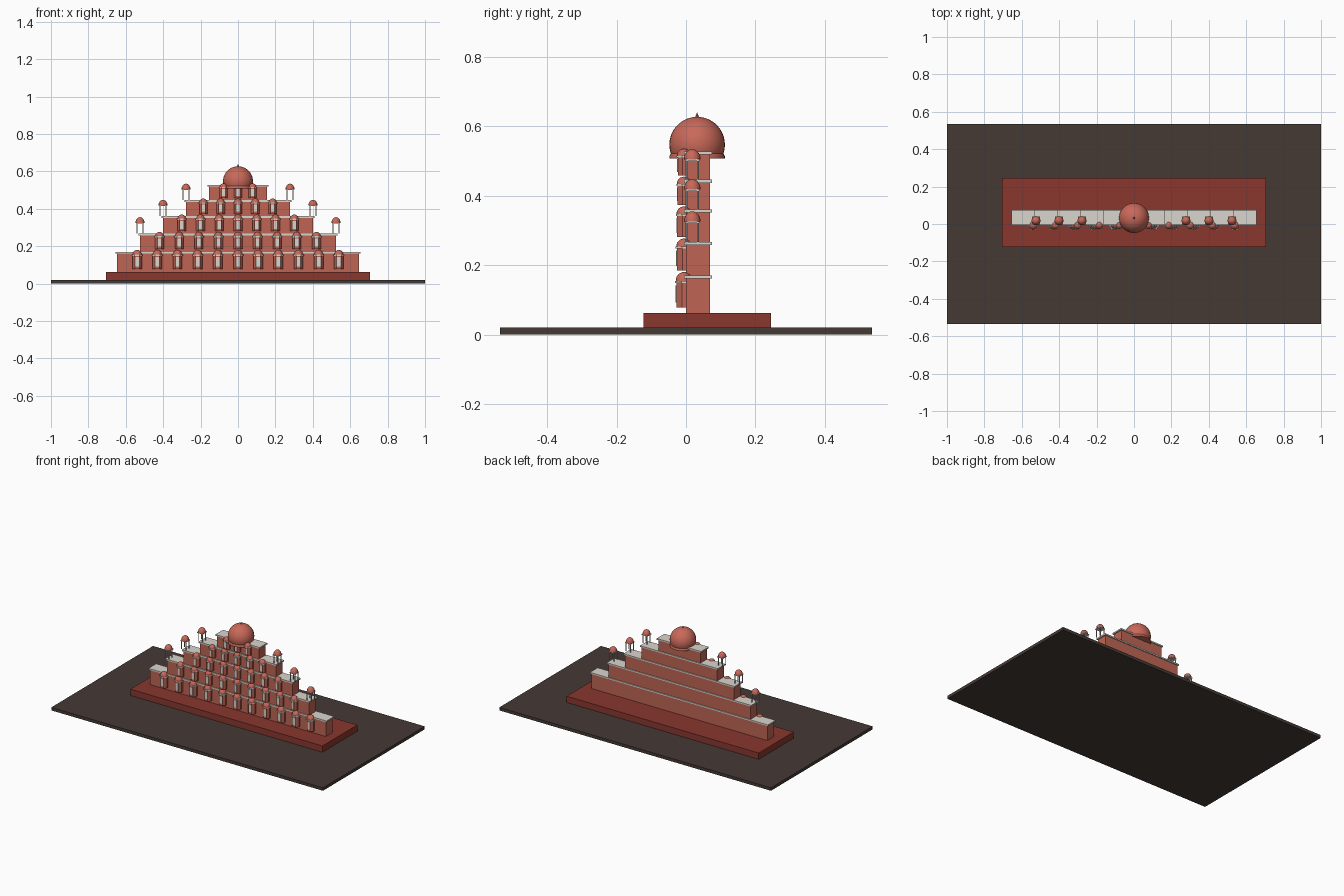
import bpy, bmesh, math

if "Cube" in bpy.data.objects:
    bpy.data.objects.remove(bpy.data.objects["Cube"])


def material(name, rgb):
    m = bpy.data.materials.new(name)
    m.diffuse_color = (*rgb, 1)
    m.use_nodes = True
    m.node_tree.nodes["Principled BSDF"].inputs["Base Color"].default_value = m.diffuse_color
    return m


WALL = material("sandstone", (0.52, 0.13, 0.09))
DOME = material("dome_stone", (0.58, 0.14, 0.10))
PLINTH = material("dark_sandstone", (0.25, 0.038, 0.028))
PAVING = material("paving", (0.06, 0.042, 0.036))
TRIM = material("pale_trim", (0.70, 0.66, 0.61))


def finish(name, bm, mat, smooth=False):
    bmesh.ops.recalc_face_normals(bm, faces=bm.faces)
    me = bpy.data.meshes.new(name)
    bm.to_mesh(me)
    bm.free()
    me.materials.append(mat)
    ob = bpy.data.objects.new(name, me)
    bpy.context.collection.objects.link(ob)
    if smooth:
        bpy.ops.object.select_all(action='DESELECT')
        ob.select_set(True)
        bpy.context.view_layer.objects.active = ob
        bpy.ops.object.shade_smooth_by_angle(angle=math.radians(40))
    return ob


def box(name, x, y, z, mat):
    bm = bmesh.new()
    bmesh.ops.create_cube(bm, size=1)
    for v in bm.verts:
        v.co = [lo + (c + 0.5) * (hi - lo) for c, (lo, hi) in zip(v.co, (x, y, z))]
    return finish(name, bm, mat)


def lathe(name, profile, loc, mat, n=16):
    """Revolve an (r, z) profile that ends on the axis; close the bottom."""
    bm = bmesh.new()
    rings = []
    for r, z in profile:
        if r < 1e-5:
            rings.append([bm.verts.new((loc[0], loc[1], loc[2] + z))])
        else:
            rings.append([bm.verts.new((loc[0] + r * math.cos(math.tau * i / n),
                                        loc[1] + r * math.sin(math.tau * i / n),
                                        loc[2] + z)) for i in range(n)])
    bm.faces.new(rings[0][::-1])
    for a, b in zip(rings, rings[1:]):
        for i in range(n):
            j = (i + 1) % n
            bm.faces.new((a[i], a[j], b[0]) if len(b) == 1 else (a[i], a[j], b[j], b[i]))
    return finish(name, bm, mat, True)


def dome_profile(r, h, steps=6):
    return [(r * math.cos(math.pi / 2 * i / steps), h * math.sin(math.pi / 2 * i / steps))
            for i in range(steps + 1)]


def half_octagon(name, x, r, z0, z1, mat):
    """Three-sided bay standing out from the wall face at y = 0."""
    pts = [(-r, 0.003), (-r, -0.45 * r), (-0.48 * r, -1.12 * r),
           (0.48 * r, -1.12 * r), (r, -0.45 * r), (r, 0.003)]
    bm = bmesh.new()
    f = bm.faces.new([bm.verts.new((x + px, py, z0)) for px, py in pts])
    ext = bmesh.ops.extrude_face_region(bm, geom=[f])["geom"]
    for v in ext:
        if isinstance(v, bmesh.types.BMVert):
            v.co.z = z1
    if f.is_valid is False or len(bm.faces) < 8:
        bm.faces.new([v for v in bm.verts if abs(v.co.z - z0) < 1e-6])
    return finish(name, bm, mat)


def bay(x, z, h):
    s = h / 0.105
    r = 0.0245 * (0.4 + 0.6 * s)
    top = z + 0.83 * h
    half_octagon("bay_window", x, r, z + 0.15 * h, top, WALL)
    half_octagon("bay_cornice", x, r * 1.14, top - 0.003, top + 0.003, TRIM)
    front = -1.12 * r
    box("bay_panel", (x - 0.45 * r, x + 0.45 * r), (front - 0.002, front + 0.004),
        (z + 0.28 * h, z + 0.74 * h), TRIM)
    lathe("bay_dome", dome_profile(r * 0.95, 0.026 * s), (x, -0.006, top + 0.002), DOME)


def kiosk(x, z, y=0.018):
    for dx in (-0.016, 0.016):
        for dy in (-0.016, 0.016):
            lathe("kiosk_column", [(0.003, 0), (0.003, 0.057), (0, 0.057)],
                  (x + dx, y + dy, z), TRIM, 8)
    box("kiosk_slab", (x - 0.021, x + 0.021), (y - 0.021, y + 0.021), (z + 0.054, z + 0.059), TRIM)
    lathe("kiosk_dome", dome_profile(0.024, 0.03), (x, y, z + 0.058), DOME)


# Ground slab and plinth
box("ground_slab", (-1, 1), (-0.535, 0.535), (0, 0.02), PAVING)
box("plinth", (-0.707, 0.707), (-0.122, 0.245), (0.02, 0.062), PLINTH)

# Stepped facade: half width, top height, number of bays
tiers = [(0.647, 0.17, 11), (0.524, 0.267, 9), (0.401, 0.36, 7),
         (0.278, 0.446, 5), (0.155, 0.527, 3)]
z = 0.062
for k, (w, top, n) in enumerate(tiers):
    box("tier_wall", (-w, w), (0, 0.069), (z, top - 0.008), WALL)
    box("tier_ledge", (-w - 0.008, w + 0.008), (-0.006, 0.075), (top - 0.009, top), TRIM)
    for i in range(n):
        bay(-w + 2 * w * (i + 1) / (n + 1), z, top - z)
    if 1 <= k <= 3:
        for side in (-1, 1):
            kiosk(side * w, top)
    z = top

# Main dome on its rim, with finial
R, C = 0.08, 0.547
lathe("main_dome", [(R * math.cos(a), R * math.sin(a)) for a in
      [math.radians(-24 + 114 * i / 14) for i in range(14)]] + [(0, R)],
      (0, 0.032, C), DOME, 32)
lathe("dome_rim", [(0.08, 0), (0.08, 0.006), (0.074, 0.018), (0, 0.018)],
      (0, 0.032, 0.507), DOME, 32)
lathe("finial", [(0.006, 0), (0.004, 0.006), (0, 0.016)], (0, 0.032, 0.624), DOME, 8)
